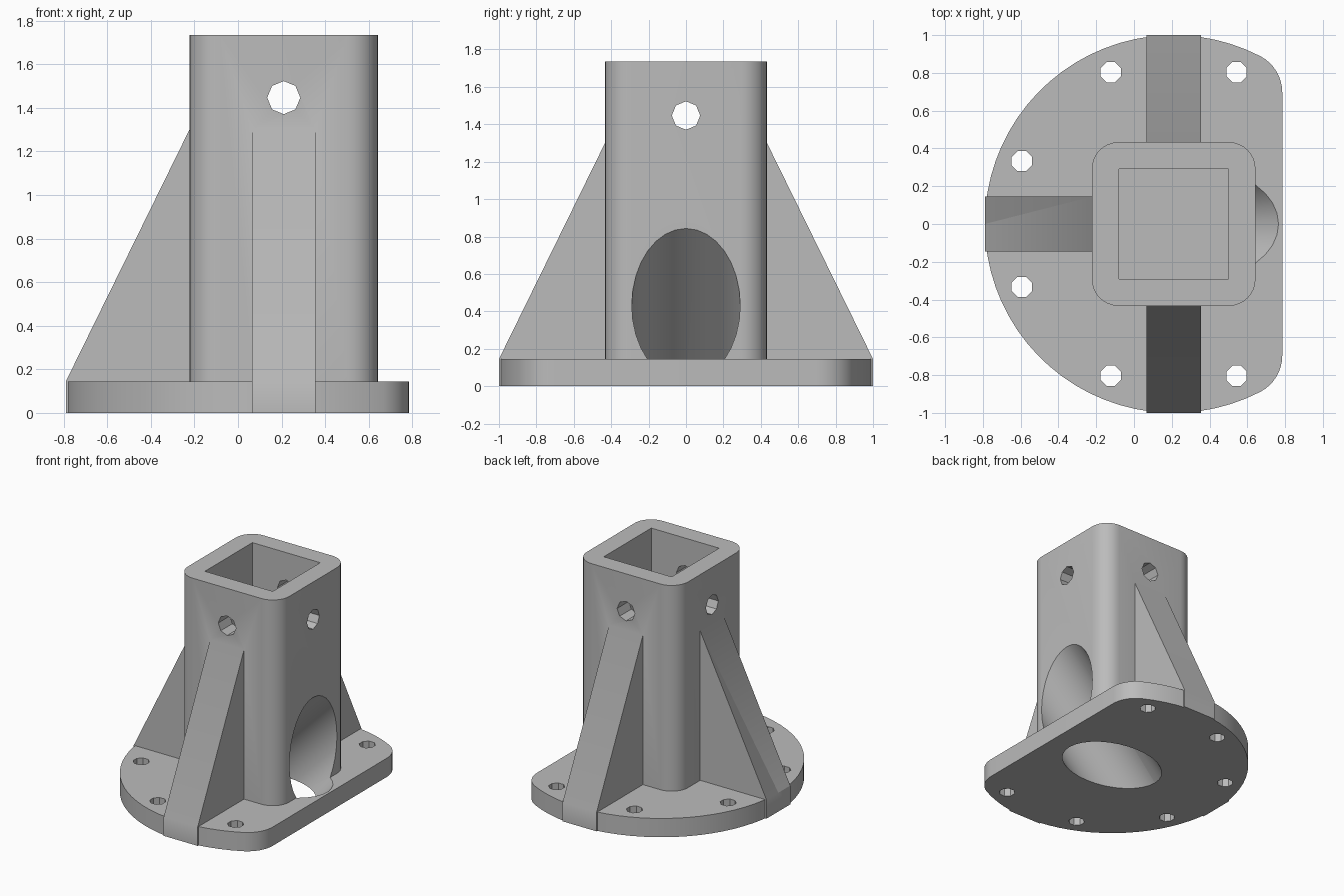
import bpy, bmesh
from math import cos, sin, pi, radians, acos, sqrt
from mathutils import Matrix, Vector

if "Cube" in bpy.data.objects:
    bpy.data.objects.remove(bpy.data.objects["Cube"], do_unlink=True)

CX = 0.21            # post axis in x
R = 1.0              # flange radius
PLATE = 0.145        # flange thickness
HEIGHT = 1.735
POST = 0.433         # half width of the post
RIB = 0.145          # half width of a rib
AXIS = Matrix.Translation((CX, 0, 0))

grey = bpy.data.materials.new("mid grey")
grey.use_nodes = True
grey.diffuse_color = (0.5, 0.5, 0.5, 1)
grey.node_tree.nodes["Principled BSDF"].inputs["Base Color"].default_value = (0.5, 0.5, 0.5, 1)


def prism(name, outline, low, high, matrix):
    """Extrude a flat outline along local z and place it with a matrix."""
    bm = bmesh.new()
    face = bm.faces.new([bm.verts.new((x, y, low)) for x, y in outline])
    top = bmesh.ops.extrude_face_region(bm, geom=[face])["geom"]
    bmesh.ops.translate(bm, vec=(0, 0, high - low),
                        verts=[v for v in top if isinstance(v, bmesh.types.BMVert)])
    bmesh.ops.transform(bm, matrix=matrix, verts=bm.verts)
    bmesh.ops.recalc_face_normals(bm, faces=bm.faces)
    mesh = bpy.data.meshes.new(name)
    bm.to_mesh(mesh)
    bm.free()
    mesh.materials.append(grey)
    obj = bpy.data.objects.new(name, mesh)
    bpy.context.collection.objects.link(obj)
    return obj


def arc(cx, cy, r, start, end, steps):
    return [(cx + r * cos(start + (end - start) * i / steps),
             cy + r * sin(start + (end - start) * i / steps)) for i in range(steps + 1)]


def circle(r, sides):
    return arc(0, 0, r, 0, 2 * pi, sides)[:-1]


def square(half):
    return [(half, half), (-half, half), (-half, -half), (half, -half)]


def combine(target, tool, operation):
    mod = target.modifiers.new(operation.lower(), "BOOLEAN")
    mod.operation = operation
    mod.solver = "EXACT"
    mod.object = tool
    bpy.ops.object.select_all(action="DESELECT")
    bpy.context.view_layer.objects.active = target
    target.select_set(True)
    bpy.ops.object.modifier_apply(modifier=mod.name)
    bpy.data.objects.remove(tool, do_unlink=True)


# Round flange with one straight side and filleted corners
flat, fillet = 0.575, 0.217
fx = flat - fillet
fy = sqrt((R - fillet) ** 2 - fx ** 2)
turn = acos(fx / (R - fillet))
outline = (arc(fx, fy, fillet, 0, turn, 8)
           + arc(0, 0, R, turn, 2 * pi - turn, 48)[1:-1]
           + arc(fx, -fy, fillet, -turn, 0, 8))
bracket = prism("post_bracket", outline, 0, PLATE, AXIS)

# Post with rounded corners
corner = 0.14
c = POST - corner
outline = []
for k, (sx, sy) in enumerate([(1, 1), (-1, 1), (-1, -1), (1, -1)]):
    outline += arc(sx * c, sy * c, corner, k * pi / 2, (k + 1) * pi / 2, 8)
combine(bracket, prism("post", outline, 0, HEIGHT, AXIS), "UNION")

# Three sloping ribs: back, left-hand and front
rib_profile = [(0.3, 0), (R, 0), (R, PLATE), (POST, 1.3), (0.3, 1.3)]
upright = Matrix.Rotation(pi / 2, 4, "X")
for angle in (90, 180, 270):
    place = AXIS @ Matrix.Rotation(radians(angle), 4, "Z") @ upright
    combine(bracket, prism("rib", rib_profile, -RIB, RIB, place), "UNION")

# Square socket in the top of the post
combine(bracket, prism("socket_cutter", square(0.29), 1.16, 2, AXIS), "DIFFERENCE")

# Slanted passage from the underside out through the flat side
slant = AXIS @ Matrix.Rotation(pi / 4, 4, "Y")
combine(bracket, prism("passage_cutter", circle(0.29, 32), -1, 2, slant), "DIFFERENCE")

# Crossed pin holes near the top
for axis in "XY":
    place = Matrix.Translation((CX, 0, 1.447)) @ Matrix.Rotation(pi / 2, 4, axis)
    combine(bracket, prism("pin_cutter", circle(0.076, 8), -1, 1, place), "DIFFERENCE")

# Bolt holes around the flange
for k in range(1, 7):
    place = (AXIS @ Matrix.Rotation(radians(22.5 + 45 * k), 4, "Z")
             @ Matrix.Translation((0.87, 0, 0)))
    combine(bracket, prism("bolt_cutter", circle(0.058, 8), -0.1, 0.3, place), "DIFFERENCE")

bpy.ops.object.select_all(action="DESELECT")
bpy.context.view_layer.objects.active = bracket
bracket.select_set(True)
bpy.ops.object.shade_smooth_by_angle(angle=radians(30))
